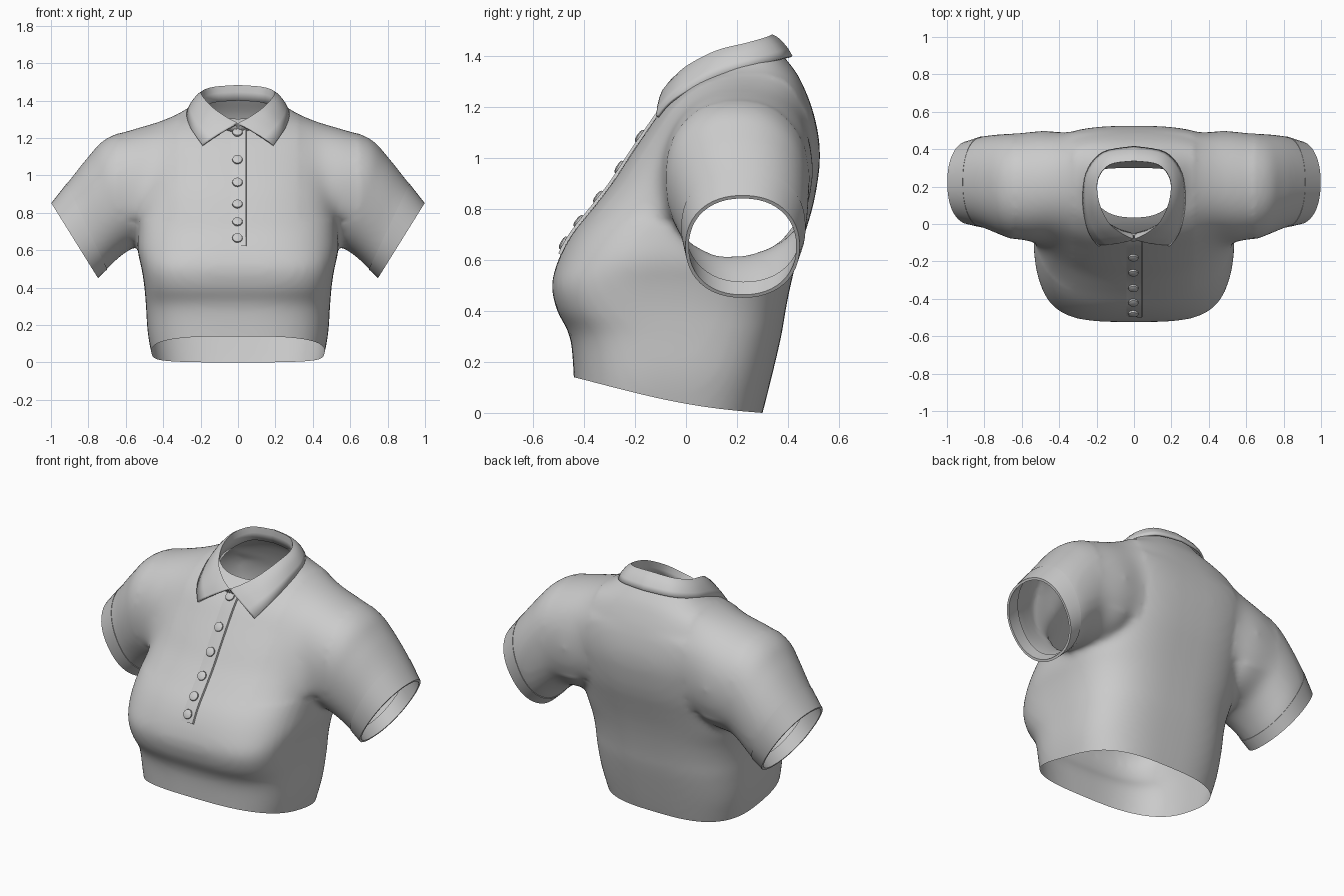
import bpy, bmesh, math
from mathutils import Vector
from mathutils.bvhtree import BVHTree

if "Cube" in bpy.data.objects:
    bpy.data.objects.remove(bpy.data.objects["Cube"])


def spline(rows, steps):
    """Catmull-Rom through equal-length tuples."""
    out, n = [], len(rows)
    for i in range(n - 1):
        a, b, c, d = (rows[max(0, min(n - 1, i + k))] for k in (-1, 0, 1, 2))
        for s in range(steps):
            t = s / steps
            out.append(tuple(0.5 * (2 * q + (r - p) * t + (2 * p - 5 * q + 4 * r - w) * t * t
                                    + (3 * q - p - 3 * r + w) * t ** 3)
                             for p, q, r, w in zip(a, b, c, d)))
    return out + [tuple(rows[-1])]


def power(v, n):
    return math.copysign(abs(v) ** (2 / n), v)


def grid(bm, rows, closed=False, cap=False):
    vs = [[bm.verts.new(p) for p in r] for r in rows]
    n = len(rows[0])
    for a, b in zip(vs, vs[1:]):
        for i in range(n if closed else n - 1):
            j = (i + 1) % n
            bm.faces.new((a[i], a[j], b[j], b[i]))
    if cap:
        bm.faces.new(vs[0])
        bm.faces.new(vs[-1])


def finish(name, bm, angle=45):
    bmesh.ops.recalc_face_normals(bm, faces=bm.faces[:])
    me = bpy.data.meshes.new(name)
    bm.to_mesh(me)
    bm.free()
    me.shade_smooth()
    me.set_sharp_from_angle(angle=math.radians(angle))
    ob = bpy.data.objects.new(name, me)
    bpy.context.collection.objects.link(ob)
    return ob


def torso_ring(z, hw, yf, yb, nf, count=72):
    c, h, pts = (yf + yb) / 2, (yb - yf) / 2, []
    nb = 3.0 if z < 1.2 else 2.5
    for k in range(count):
        a = 2 * math.pi * k / count
        n = nf if math.sin(a) < 0 else nb
        pts.append((hw * power(math.cos(a), n), c + h * power(math.sin(a), n), z))
    return pts


def sleeve_ring(sec, side, grow=0.0, count=48):
    tx, tz, bx, bz, yf, yb = sec
    pts = []
    for k in range(count):
        a = 2 * math.pi * k / count
        u, v = power(math.cos(a), 2.2) * (1 + grow), power(math.sin(a), 2.2) * (1 + grow)
        pts.append((side * ((tx + bx) / 2 + u * (tx - bx) / 2),
                    (yf + yb) / 2 + v * (yb - yf) / 2,
                    (tz + bz) / 2 + u * (tz - bz) / 2))
    return pts


# Torso levels: height, half width, front y, back y, front squareness
torso = [(-.10, .42, -.43, .27, 3), (0, .445, -.435, .30, 3), (.15, .48, -.44, .338, 3),
         (.30, .492, -.455, .373, 3.2), (.40, .50, -.505, .39, 3.6), (.50, .515, -.525, .41, 3.7),
         (.60, .537, -.50, .435, 3.2), (.70, .535, -.447, .465, 3.0), (.80, .53, -.367, .495, 2.8),
         (.90, .53, -.29, .515, 2.6), (1.0, .54, -.225, .525, 2.5), (1.1, .55, -.157, .517, 2.4),
         (1.2, .53, -.085, .492, 2.4), (1.28, .44, -.0, .46, 2.4), (1.34, .30, .09, .428, 2.4),
         (1.42, .20, .15, .365, 2.3), (1.50, .17, .18, .32, 2.3)]
# Sleeve sections: top x, top z, bottom x, bottom z, front y, back y
sleeve = [(.30, 1.315, .25, .75, .06, .46), (.50, 1.268, .42, .64, -.085, .505),
          (.70, 1.20, .55, .615, -.085, .485), (.80, 1.10, .625, .57, -.055, .48),
          (.90, .975, .69, .51, -.02, .47), (1.0, .85, .75, .45, 0, .445),
          (1.06, .78, .81, .38, 0, .44)]

# Shirt body: torso and sleeves fused, then opened at hem, neck and cuffs
bm = bmesh.new()
grid(bm, [torso_ring(*r) for r in spline(torso, 4)], True, True)
for side in (1, -1):
    grid(bm, [sleeve_ring(r, side) for r in spline(sleeve, 4)], True, True)
raw = finish("body_helper", bm)
rm = raw.modifiers.new("fuse", 'REMESH')
rm.mode, rm.voxel_size = 'VOXEL', 0.018
sm = raw.modifiers.new("soften", 'SMOOTH')
sm.factor, sm.iterations = 0.5, 12
bm = bmesh.new()
bm.from_object(raw, bpy.context.evaluated_depsgraph_get())
bpy.data.objects.remove(raw)
# extra blending around the armholes
joint = [v for v in bm.verts if .33 < abs(v.co.x) < .64 and v.co.z > .76]
for _ in range(50):
    bmesh.ops.smooth_vert(bm, verts=joint, factor=0.5, use_axis_x=True, use_axis_y=True,
                          use_axis_z=True)
cuts = [((0, -.44, .14), (0, -.14, -.74)), ((0, -.09, 1.25), (0, -.19, .45)),
        ((.867, 0, .655), (.4, 0, -.25)), ((-.867, 0, .655), (-.4, 0, -.25))]
for co, no in cuts:
    bmesh.ops.bisect_plane(bm, geom=bm.verts[:] + bm.edges[:] + bm.faces[:], dist=1e-5,
                           plane_co=co, plane_no=Vector(no).normalized(), clear_outer=True)
# slight sag of the hem
for v in bm.verts:
    if v.co.z < .3 and -.44 < v.co.y < .3:
        v.co.z -= .027 * math.sin(math.pi * (v.co.y + .44) / .74) * (1 - v.co.z / .3)
tree = BVHTree.FromBMesh(bm)
finish("shirt_body", bm, 70)

# Turned sleeve cuffs with an inner layer
inner = (.915, .954, .70, .50, -.016, .466)
edge = (.997, .85, .75, .453, 0, .443)
for side, label in ((1, "left"), (-1, "right")):
    bm = bmesh.new()
    grid(bm, [sleeve_ring(inner, side, -.01), sleeve_ring(inner, side, .01),
              sleeve_ring(edge, side, .01), sleeve_ring(edge, side, -.05),
              sleeve_ring(inner, side, -.06)], True)
    finish(label + "_sleeve_cuff", bm)

# Collar: inner stand, fold line and pointed outer flap, one half mirrored
stand = [(.005, -.05, 1.22), (.08, -.03, 1.25), (.16, .02, 1.29), (.205, .12, 1.33),
         (.20, .24, 1.36), (.13, .325, 1.39), (0, .345, 1.40)]
fold = [(.005, -.08, 1.275), (.07, -.05, 1.31), (.14, .01, 1.36), (.19, .12, 1.415),
        (.195, .24, 1.445), (.13, .32, 1.468), (0, .34, 1.478)]
hem = [(.19, -.112, 1.16), (.225, -.07, 1.21), (.252, -.005, 1.255), (.27, .12, 1.318),
       (.255, .27, 1.36), (.165, .38, 1.388), (0, .412, 1.395)]
C, A, B = ([Vector(p) for p in spline(r, 5)] for r in (stand, fold, hem))
centre = Vector((0, .16, 0))


def flap(t, bulge):
    rows = []
    for a, b in zip(A, B):
        p = a.lerp(b, t)
        d = p - centre
        d.z = 0
        rows.append(p + (d.normalized() + Vector((0, 0, .5))) * bulge)
    return rows


bm = bmesh.new()
grid(bm, [C, [c.lerp(a, .6) for c, a in zip(C, A)], A, flap(.15, .004), flap(.4, .007),
          flap(.7, .006), B])
collar = finish("collar", bm, 60)
mir = collar.modifiers.new("mirror", 'MIRROR')
mir.merge_threshold = 0.002
sol = collar.modifiers.new("cloth", 'SOLIDIFY')
sol.thickness, sol.offset = 0.012, 0


def on_chest(x, z):
    hit = tree.ray_cast(Vector((x, -2, z)), Vector((0, 1, 0)))
    p, n = (hit[0], hit[1]) if hit[0] else (Vector((x, -.08, z)), Vector((0, -.8, .6)))
    return p, (-n if n.y > 0 else n)


# Button placket draped on the chest, stitched flush on one side
bm = bmesh.new()
rows = []
for i in range(27):
    z = .62 + .62 * i / 26
    row = []
    for x, lift in ((-.05, -.003), (-.03, .003), (0, .007), (.042, .011), (.047, -.006)):
        p, n = on_chest(x, z)
        row.append(p + n * lift)
    rows.append(row)
grid(bm, rows)
finish("button_placket", bm)

# Round domed buttons
for i, z in enumerate((1.222, 1.078, .957, .84, .745, .66)):
    p, n = on_chest(-.003, z)
    bm = bmesh.new()
    prof = [(.025, 0), (.028, .006), (.026, .012), (.016, .016), (.004, .017)]
    grid(bm, [[(r * math.cos(k * math.pi / 10), r * math.sin(k * math.pi / 10), h)
               for k in range(20)] for r, h in prof], True, True)
    ob = finish("button_%d" % (i + 1), bm)
    ob.rotation_mode = 'QUATERNION'
    ob.rotation_quaternion = n.to_track_quat('Z', 'Y')
    ob.location = p + n * .005
